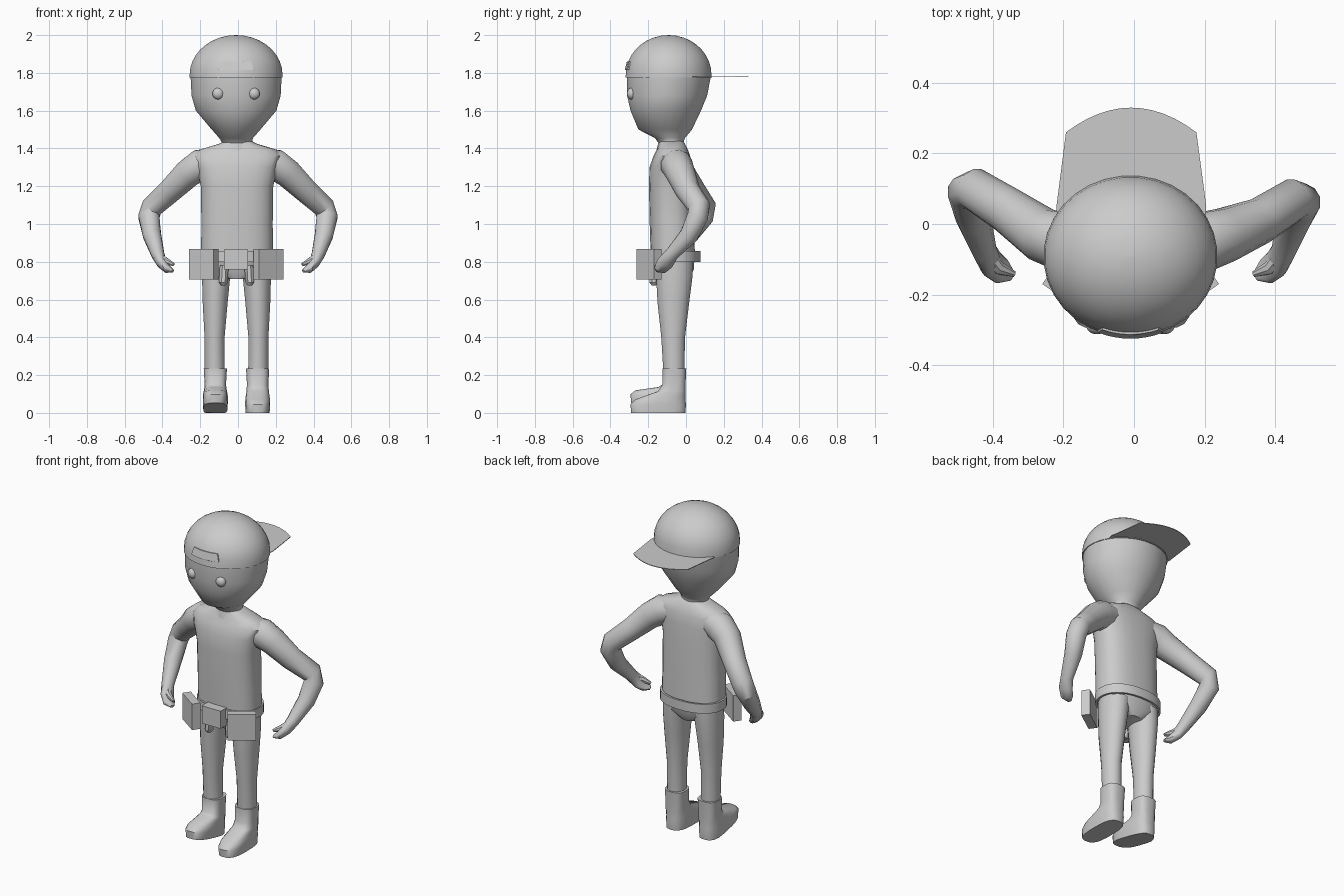
import bpy, math
from mathutils import Vector, Matrix

cube = bpy.data.objects.get("Cube")
if cube:
    bpy.data.objects.remove(cube)

grey = bpy.data.materials.new("plain grey")
grey.use_nodes = True
COLOUR = (0.6, 0.6, 0.6, 1)
grey.diffuse_color = COLOUR
grey.node_tree.nodes["Principled BSDF"].inputs["Base Color"].default_value = COLOUR


def finish(name, verts, faces, angle=40):
    mesh = bpy.data.meshes.new(name)
    mesh.from_pydata(verts, [], faces)
    mesh.materials.append(grey)
    ob = bpy.data.objects.new(name, mesh)
    bpy.context.collection.objects.link(ob)
    bpy.ops.object.select_all(action='DESELECT')
    ob.select_set(True)
    bpy.context.view_layer.objects.active = ob
    bpy.ops.object.shade_smooth_by_angle(angle=math.radians(angle))
    return ob


def bridge(rings, n, caps=True):
    faces = []
    for r in range(rings - 1):
        for i in range(n):
            j = (i + 1) % n
            faces.append((r * n + i, r * n + j, (r + 1) * n + j, (r + 1) * n + i))
    if caps:
        faces += [tuple(reversed(range(n))), tuple(range((rings - 1) * n, rings * n))]
    return faces


def ring(n, boxy):
    for i in range(n):
        a = math.tau * (i + 0.5) / n
        c, s = math.cos(a), math.sin(a)
        yield math.copysign(abs(c) ** boxy, c), math.copysign(abs(s) ** boxy, s)


def loft(name, sections, n=20, boxy=1.0, angle=40):
    """Stack level rings given as (x, y, z, half width, half depth)."""
    verts = [(x + w * c, y + d * s, z) for x, y, z, w, d in sections for c, s in ring(n, boxy)]
    return finish(name, verts, bridge(len(sections), n), angle)


def tube(name, path, n=12):
    """Sweep rings square to a path of (x, y, z, radius, flatness)."""
    pts = [Vector(p[:3]) for p in path]
    verts = []
    for k, p in enumerate(pts):
        t = (pts[min(k + 1, len(pts) - 1)] - pts[max(k - 1, 0)]).normalized()
        u = t.cross(Vector((0, 1, 0))).normalized()
        v = t.cross(u)
        verts += [p + path[k][3] * (u * c * path[k][4] + v * s) for c, s in ring(n, 1)]
    return finish(name, verts, bridge(len(pts), n))


def box(name, centre, size, turn=0):
    rot = Matrix.Rotation(turn, 3, 'Z')
    verts = [Vector(centre) + rot @ Vector((size[0] * x / 2, size[1] * y / 2, size[2] * z / 2))
             for z in (-1, 1) for x, y in ((-1, -1), (1, -1), (1, 1), (-1, 1))]
    return finish(name, verts, bridge(2, 4), 20)


# Head with neck
loft("head", [(-.005, -.08, 1.38, .10, .08), (-.005, -.08, 1.43, .08, .067),
              (-.01, -.085, 1.455, .09, .08), (-.01, -.11, 1.5, .13, .143),
              (-.01, -.107, 1.6, .215, .188), (-.01, -.10, 1.68, .238, .214),
              (-.01, -.09, 1.78, .243, .223)], 24)

# Cap dome
CAP = Vector((-.01, -.092, 1.775))
dome = [(CAP.x, CAP.y, CAP.z, .247, .23)]
for k in range(10):
    a = math.radians(89.8 * k / 9)
    dome.append((CAP.x, CAP.y, 1.79 + .21 * math.sin(a), .247 * math.cos(a), .228 * math.cos(a)))
loft("cap_dome", dome, 32)

# Flat brim pointing backwards
outline = [(-.21, -.09), (.19, -.09), (.205, .05)]
for k in range(13):
    t = 1 - 2 * k / 12
    outline.append((-.008 + .185 * t, .33 - .07 * t * t))
outline.append((-.22, .05))
n = len(outline)
finish("cap_brim", [(x, y, z) for z in (1.778, 1.782) for x, y in outline], bridge(2, n), 30)

# Strap plate wrapped round the front of the cap
verts = []
for out in (1.0, 1.03):
    for z, half in ((1.815, .093), (1.86, .08)):
        lean = math.cos(math.asin((z - 1.79) / .21))
        for k in range(9):
            x = half * (k / 4 - 1)
            y = CAP.y - .228 * out * math.sqrt(lean ** 2 - (x / .247) ** 2)
            verts.append((CAP.x + x, y, z))
loop = list(range(9)) + list(range(17, 8, -1))
m = len(loop)
faces = [tuple(18 + i for i in loop), tuple(reversed(loop))]
faces += [(loop[i], loop[(i + 1) % m], 18 + loop[(i + 1) % m], 18 + loop[i]) for i in range(m)]
finish("cap_strap_plate", verts, faces, 30)

# Eyes
for side, x in (("right", -.105), ("left", .085)):
    loft(side + "_eye", [(x, -.288, 1.69 + .031 * math.sin(a), .031 * math.cos(a), .025 * math.cos(a))
                         for a in (math.radians(-89 + 178 * k / 8) for k in range(9))], 16)

# Torso and hips
loft("torso", [(-.005, -.07, .84, .192, .118), (-.005, -.075, 1.0, .19, .118),
               (-.005, -.08, 1.2, .193, .117), (-.005, -.082, 1.3, .215, .112),
               (-.002, -.075, 1.36, .235, .098), (0, -.072, 1.395, .2, .082),
               (0, -.075, 1.425, .10, .07), (0, -.08, 1.44, .07, .06)], 24, .8)
loft("hips", [(-.008, -.065, .71, .06, .08), (-.008, -.063, .76, .175, .105),
              (-.008, -.065, .85, .186, .113)], 24, .85)

# Belt as a loose open band
N = 32
band = [(.2, .14, .80), (.2, .14, .857), (.188, .128, .857), (.188, .128, .80), (.2, .14, .80)]
finish("belt", [(-.008 + w * c, -.062 + d * s, z) for w, d, z in band for c, s in ring(N, .9)],
       bridge(5, N, False), 30)

# Pouches
box("right_pouch", (-.181, -.195, .787), (.158, .05, .16), math.radians(-35))
box("left_pouch", (.162, -.195, .787), (.158, .05, .16), math.radians(35))
box("front_pouch", (-.011, -.215, .812), (.128, .06, .108))

for side, s in (("right", -1), ("left", 1)):
    elbow = .10 if s < 0 else .07
    ox = -.008
    # Arms
    tube(side + "_arm", [(s * x, y, z, r, f) for x, y, z, r, f in (
        (.10, -.065, 1.34, .07, 1), (.2, -.05, 1.312, .086, 1), (.262, -.03, 1.27, .078, 1),
        (.36, elbow - .06, 1.175, .066, 1), (.455, elbow, 1.09, .06, 1),
        (.472, elbow - .008, 1.04, .058, 1), (.455, .015, .94, .05, 1),
        (.425, -.075, .84, .036, 1), (.405, -.11, .795, .045, .65),
        (.375, -.135, .762, .038, .6), (.345, -.148, .752, .014, .6))])
    tube(side + "_thumb", [(s * .415, -.09, .825, .022, 1), (s * .385, -.125, .805, .02, 1),
                           (s * .34, -.142, .785, .009, 1)], 8)
    # Small pegs below the front pouch
    loft(side + "_peg", [(ox + s * .07, -.17, .675, .012, .012), (ox + s * .07, -.17, .69, .025, .025),
                         (ox + s * .065, -.165, .78, .025, .025)], 8)
    # Legs
    loft(side + "_leg", [(ox + s * x, y, z, w, d) for x, y, z, w, d in (
        (.115, -.064, .2, .054, .056), (.116, -.068, .4, .054, .064),
        (.113, -.067, .58, .067, .085), (.108, -.062, .72, .076, .098),
        (.1, -.062, .8, .083, .102))], 16)
    # Boots, the right one with its toe raised
    boot = loft(side + "_boot", [(ox + s * .112, y, z, w, d) for y, z, w, d in (
        (-.147, 0, .064, .145), (-.147, .045, .067, .148), (-.135, .072, .066, .133),
        (-.075, .115, .06, .073), (-.064, .15, .057, .062), (-.061, .235, .062, .063))], 20, .7)
    if s < 0:
        for v in boot.data.vertices:
            if v.co.z < .14:
                v.co.z += .22 * max(0, -v.co.y - .05)
